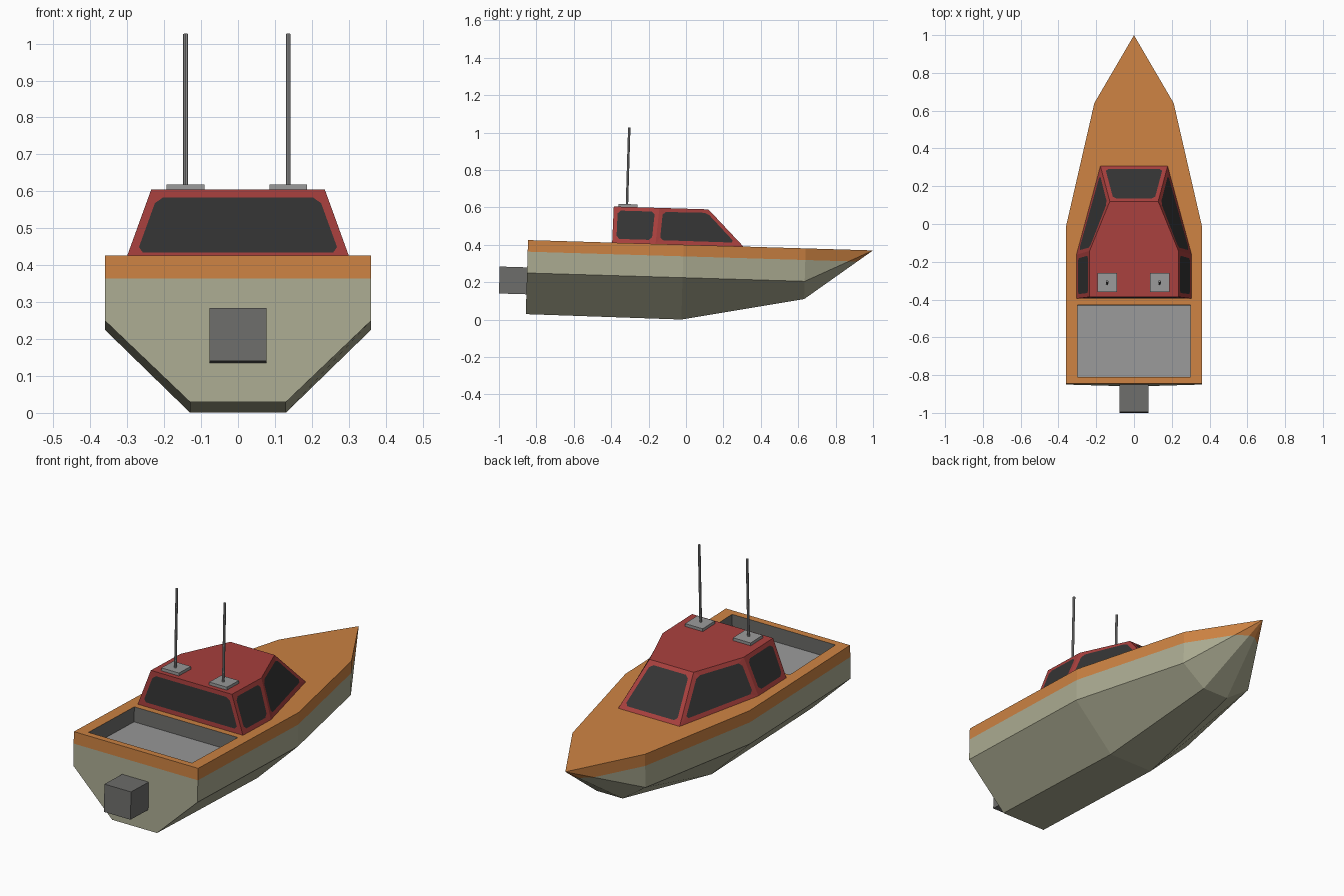
import bpy, bmesh
from mathutils import Vector, Matrix

if "Cube" in bpy.data.objects:
    bpy.data.objects.remove(bpy.data.objects["Cube"])

TILT = Matrix.Rotation(-0.03, 4, 'X')   # the whole boat sits slightly bow-down


def mat(name, r, g, b):
    m = bpy.data.materials.new(name)
    lin = [c / 12.92 if c <= 0.04045 else ((c + 0.055) / 1.055) ** 2.4 for c in (r, g, b)]
    m.diffuse_color = (*lin, 1)
    m.use_nodes = True
    m.node_tree.nodes["Principled BSDF"].inputs["Base Color"].default_value = m.diffuse_color
    return m


khaki = mat("hull_khaki", 0.67, 0.67, 0.57)
orange = mat("deck_orange", 0.80, 0.51, 0.26)
red = mat("cabin_red", 0.66, 0.25, 0.24)
glass = mat("window_dark", 0.205, 0.205, 0.205)
light = mat("light_grey", 0.60, 0.60, 0.60)
dark = mat("dark_grey", 0.43, 0.43, 0.42)


def finish(bm, name, mats):
    bmesh.ops.remove_doubles(bm, verts=bm.verts, dist=0.0001)
    bmesh.ops.recalc_face_normals(bm, faces=bm.faces)
    bm.transform(TILT)
    me = bpy.data.meshes.new(name)
    bm.to_mesh(me)
    bm.free()
    for m in mats:
        me.materials.append(m)
    ob = bpy.data.objects.new(name, me)
    bpy.context.collection.objects.link(ob)
    return ob


def face(bm, pts, index=0):
    f = bm.faces.new([bm.verts.new(p) for p in pts])
    f.material_index = index
    return f


def box(name, centre, size, m):
    bm = bmesh.new()
    bmesh.ops.create_cube(bm, size=1, matrix=Matrix.Translation(centre) @ Matrix.Diagonal((*size, 1)))
    finish(bm, name, [m])


# Hull: cross-sections (y, half width, keel half width, keel height) closing to the bow point
DECK, CHINE, STRIPE = 0.40, 0.224, 0.338
bow = (0, 0.988, DECK)
rings = []
for y, w, k, kz in [(-0.857, 0.36, 0.13, 0.004), (-0.025, 0.36, 0.13, 0.0), (0.628, 0.21, 0.075, 0.129)]:
    half = [(w, y, DECK), (w, y, CHINE), (k, y, kz)]
    rings.append(half + [(-p[0], p[1], p[2]) for p in reversed(half)])
bm = bmesh.new()
face(bm, rings[0])                                   # transom
for a, b in zip(rings, rings[1:]):
    for i in range(5):
        face(bm, [a[i], a[i + 1], b[i + 1], b[i]])
for i in range(5):
    face(bm, [rings[2][i], rings[2][i + 1], bow])
bmesh.ops.remove_doubles(bm, verts=bm.verts, dist=0.0001)
# painted stripe: cut the sides and colour by height
bmesh.ops.bisect_plane(bm, geom=bm.verts[:] + bm.edges[:] + bm.faces[:],
                       plane_co=(0, 0, STRIPE), plane_no=(0, 0, 1))
for f in bm.faces:
    f.material_index = int(f.calc_center_median().z > STRIPE)
# fore deck
face(bm, [rings[1][0], rings[2][0], bow, rings[2][5], rings[1][5]], 1)
# aft deck rim and sunken well
rim = [(-0.36, -0.857), (0.36, -0.857), (0.36, -0.025), (-0.36, -0.025)]
well = [(-0.30, -0.822), (0.30, -0.822), (0.30, -0.442), (-0.30, -0.442)]
FLOOR = DECK - 0.078
for i in range(4):
    j = (i + 1) % 4
    face(bm, [(*rim[i], DECK), (*rim[j], DECK), (*well[j], DECK), (*well[i], DECK)], 1)
    face(bm, [(*well[i], DECK), (*well[j], DECK), (*well[j], FLOOR), (*well[i], FLOOR)], 2)
face(bm, [(*p, FLOOR) for p in well], 3)
finish(bm, "hull", [khaki, orange, dark, light])


# Cabin: each wall is a frame with a corner-cut window
def window_wall(bm, quad, margin=0.022, cut=0.016):
    q = [Vector(p) for p in quad]
    inner = []
    for i in range(4):
        e1 = (q[(i + 1) % 4] - q[i]).normalized()
        e2 = (q[i - 1] - q[i]).normalized()
        inner.append(q[i] + (e1 + e2) * margin / e1.cross(e2).length)
    pairs = []
    for i in range(4):
        to_prev = (inner[i - 1] - inner[i]).normalized()
        to_next = (inner[(i + 1) % 4] - inner[i]).normalized()
        pairs.append((inner[i] + to_prev * cut, inner[i] + to_next * cut))
    for i in range(4):
        j = (i + 1) % 4
        face(bm, [q[i], q[j], pairs[j][0], pairs[i][1]])
        face(bm, [q[i], pairs[i][1], pairs[i][0]])
    face(bm, [p for pair in pairs for p in pair], 1)


ROOF = 0.593
base = [(0.305, -0.407, DECK), (0.305, -0.175, DECK), (0.178, 0.295, DECK)]
top = [(0.235, -0.404, ROOF), (0.235, -0.160, ROOF), (0.128, 0.102, ROOF)]
base += [(-x, y, z) for x, y, z in reversed(base)]
top += [(-x, y, z) for x, y, z in reversed(top)]
bm = bmesh.new()
for i in range(6):
    j = (i + 1) % 6
    window_wall(bm, [base[i], base[j], top[j], top[i]])
face(bm, top)
face(bm, base)
finish(bm, "cabin", [red, glass])

# Outboard motor block
box("motor", (0, -0.925, 0.182), (0.154, 0.158, 0.144), dark)

# Antennas on square pads
for side, x in (("left", -0.142), ("right", 0.136)):
    box("antenna_pad_" + side, (x, -0.328, ROOF + 0.007), (0.102, 0.10, 0.016), light)
    bm = bmesh.new()
    bmesh.ops.create_cone(bm, cap_ends=True, segments=8, radius1=0.0065, radius2=0.0065,
                          depth=0.412, matrix=Matrix.Translation((x, -0.334, 0.811)))
    finish(bm, "antenna_rod_" + side, [light])
